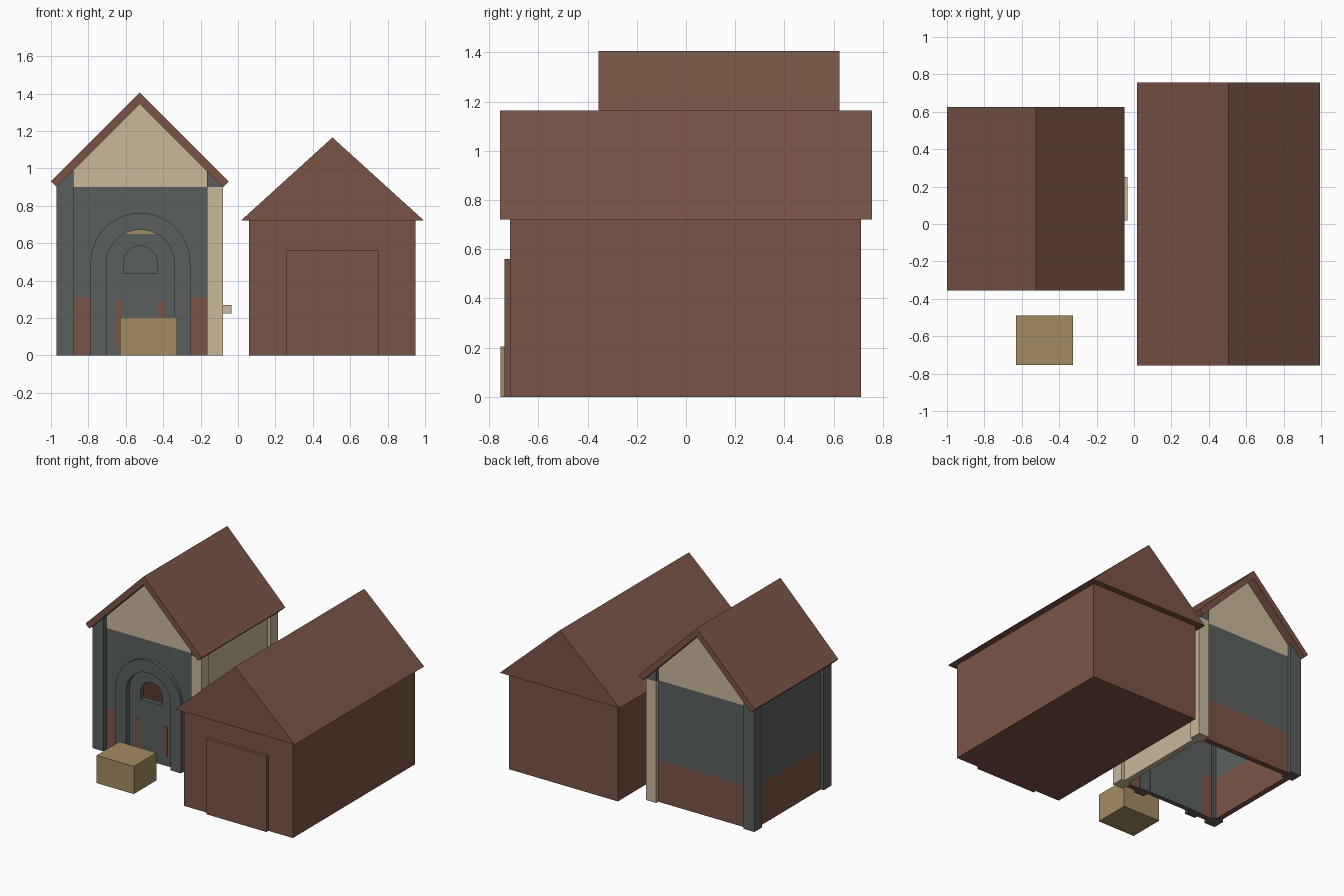
import bpy, bmesh, math

if "Cube" in bpy.data.objects:
    bpy.data.objects.remove(bpy.data.objects["Cube"])


def material(name, rgb):
    lin = [((c / 255 + 0.055) / 1.055) ** 2.4 for c in rgb]
    m = bpy.data.materials.new(name)
    m.diffuse_color = (*lin, 1)
    m.use_nodes = True
    m.node_tree.nodes["Principled BSDF"].inputs["Base Color"].default_value = m.diffuse_color
    return m


BROWN = material("red brown", (122, 84, 70))
GREY = material("slate grey", (90, 96, 94))
TAN = material("pale tan", (200, 184, 154))
CRATE = material("straw", (162, 139, 97))
CX = -0.525  # middle of the left house


def prism(name, outline, y0, y1, mats, cuts=()):
    """Extrude an x-z outline along y; cut at heights, one material per band."""
    bm = bmesh.new()
    face = bm.faces.new([bm.verts.new((x, y0, z)) for x, z in outline])
    out = bmesh.ops.extrude_face_region(bm, geom=[face])
    for v in out["geom"]:
        if isinstance(v, bmesh.types.BMVert):
            v.co.y = y1
    bmesh.ops.recalc_face_normals(bm, faces=bm.faces)
    me = bpy.data.meshes.new(name)
    for z in cuts:
        bmesh.ops.bisect_plane(bm, geom=bm.verts[:] + bm.edges[:] + bm.faces[:],
                               plane_co=(0, 0, z), plane_no=(0, 0, 1))
    for f in bm.faces:
        f.material_index = sum(f.calc_center_median().z > z for z in cuts)
    bm.to_mesh(me)
    bm.free()
    for m in mats:
        me.materials.append(m)
    ob = bpy.data.objects.new(name, me)
    bpy.context.collection.objects.link(ob)
    return ob


def box(name, x0, x1, y0, y1, z0, z1, mats, cuts=()):
    return prism(name, [(x0, z0), (x1, z0), (x1, z1), (x0, z1)], y0, y1, mats, cuts)


def arch(r, zc, z0, n=20):
    """Arch outline from the left foot over the top to the right foot."""
    arc = [(CX + 0.003 - r * math.cos(math.pi * i / n), zc + r * math.sin(math.pi * i / n))
           for i in range(n + 1)]
    return [(arc[0][0], z0)] + arc + [(arc[-1][0], z0)]


def under_roof(x):
    return 1.345 - abs(x - CX)


# left house roof: bent slab
prism("house_roof", [(-1.0, 0.93), (CX, 1.405), (-0.05, 0.93), (-0.08, 0.90),
                     (CX, 1.345), (-0.97, 0.90)], -0.355, 0.625, [BROWN])

# corner posts, left pair grey, right pair tan with grey tops
for side, x0, x1, mats, cuts in (("left", -0.97, -0.88, [GREY], ()),
                                 ("right", -0.165, -0.08, [TAN, GREY], (0.9,))):
    for end, y0, y1 in (("front", -0.315, -0.225), ("back", 0.495, 0.585)):
        prism(f"{end}_{side}_post", [(x0, 0), (x1, 0), (x1, under_roof(x1)),
                                     (x0, under_roof(x0))], y0, y1, mats, cuts)

# gabled end walls, the front one notched for the doorway
bands = [BROWN, GREY, TAN]
xl, xr = -0.905, -0.145
gable = [(xr, 0), (xr, under_roof(xr)), (CX, 1.345), (xl, under_roof(xl)), (xl, 0)]
prism("back_wall", gable, 0.52, 0.56, bands, (0.31, 0.9))
prism("front_wall", gable + arch(0.2, 0.495, 0), -0.28, -0.24, bands, (0.31, 0.9))

# side walls
box("left_wall", -0.945, -0.905, -0.27, 0.55, 0, 0.925, [BROWN, GREY], (0.31,))
box("right_wall", -0.145, -0.105, -0.27, 0.55, 0, 0.925, [TAN])
box("side_ledge", -0.115, -0.035, 0.02, 0.25, 0.225, 0.27, [TAN])

# arched door frame
prism("door_frame", arch(0.267, 0.495, 0) + arch(0.182, 0.49, 0)[::-1],
      -0.305, -0.235, [GREY])

# door with arched window opening
door = prism("door", arch(0.184, 0.49, 0), -0.265, -0.23, [GREY, CRATE], (0.65,))
cutter = prism("window_cutter", arch(0.09, 0.495, 0.44), -0.4, -0.1, [GREY])
cutter.hide_render = True
cutter.hide_set(True)
mod = door.modifiers.new("window", "BOOLEAN")
mod.operation = "DIFFERENCE"
mod.solver = "EXACT"
mod.object = cutter
bpy.context.view_layer.objects.active = door
bpy.ops.object.modifier_apply(modifier="window")
bpy.data.objects.remove(cutter)

# painted strips on the door
for name, x0, x1 in (("left", -0.655, -0.617), ("right", -0.433, -0.393)):
    box(f"{name}_door_strip", x0, x1, -0.268, -0.262, 0.07, 0.29, [BROWN])

# crate in front of the door
box("crate", -0.63, -0.325, -0.755, -0.49, 0, 0.205, [CRATE])

# right house: body, door panel and gabled roof
box("shed_body", 0.06, 0.95, -0.715, 0.712, 0, 0.72, [BROWN])
box("shed_door", 0.26, 0.75, -0.738, -0.71, 0, 0.56, [BROWN])
prism("shed_roof", [(0.015, 0.72), (0.995, 0.72), (0.505, 1.165)], -0.757, 0.757, [BROWN])
